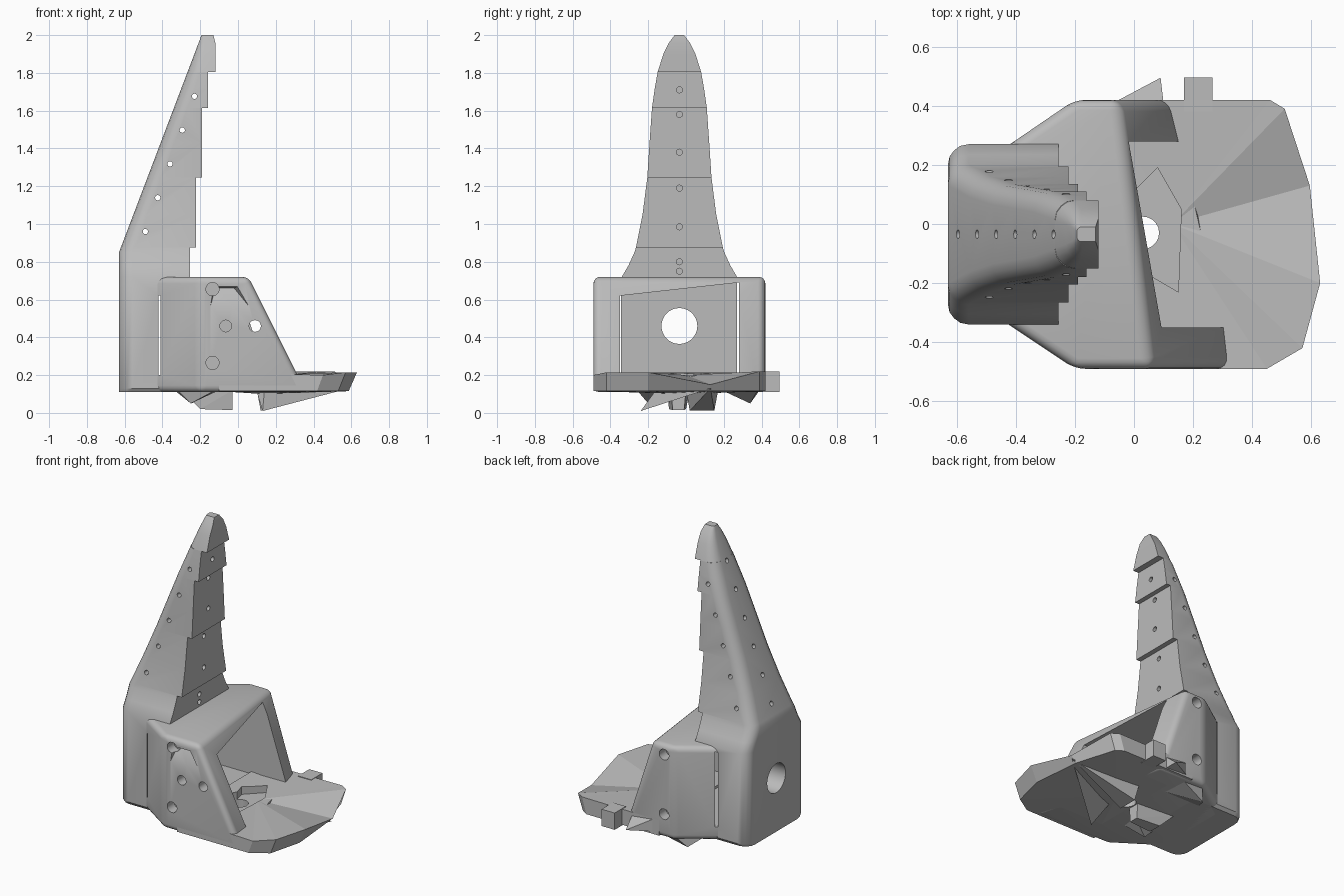
import bpy, bmesh
from mathutils import Vector, Matrix

if "Cube" in bpy.data.objects:
    bpy.data.objects.remove(bpy.data.objects["Cube"])

GREY = (0.5, 0.5, 0.5, 1)
grey = bpy.data.materials.new("plain_grey")
grey.use_nodes = True
grey.diffuse_color = GREY
grey.node_tree.nodes["Principled BSDF"].inputs["Base Color"].default_value = GREY
MID = -0.035  # y of the symmetry line


def make(name, bm):
    bmesh.ops.recalc_face_normals(bm, faces=bm.faces)
    me = bpy.data.meshes.new(name)
    bm.to_mesh(me)
    bm.free()
    ob = bpy.data.objects.new(name, me)
    bpy.context.scene.collection.objects.link(ob)
    me.materials.append(grey)
    return ob


def hull(name, pts):
    bm = bmesh.new()
    for p in pts:
        bm.verts.new(p)
    res = bmesh.ops.convex_hull(bm, input=bm.verts)
    inner = [v for v in res["geom_interior"] if isinstance(v, bmesh.types.BMVert)]
    bmesh.ops.delete(bm, geom=inner, context="VERTS")
    bmesh.ops.dissolve_limit(bm, angle_limit=0.01, verts=bm.verts, edges=bm.edges)
    return make(name, bm)


def box(name, lo, hi):
    return hull(name, [(x, y, z) for x in (lo[0], hi[0])
                       for y in (lo[1], hi[1]) for z in (lo[2], hi[2])])


def rods(name, items, segments=14):
    # each item: centre, axis, radius, length
    bm = bmesh.new()
    for centre, axis, radius, length in items:
        turn = Vector(axis).to_track_quat("Z", "Y").to_matrix().to_4x4()
        bmesh.ops.create_cone(bm, cap_ends=True, segments=segments, radius1=radius,
                              radius2=radius, depth=length,
                              matrix=Matrix.Translation(centre) @ turn)
    return make(name, bm)


def cut(ob, cutters):
    for c in cutters:
        c.hide_render = True
        mod = ob.modifiers.new("cut", "BOOLEAN")
        mod.operation = "DIFFERENCE"
        mod.solver = "EXACT"
        mod.object = c
    deps = bpy.context.evaluated_depsgraph_get()
    me = bpy.data.meshes.new_from_object(ob.evaluated_get(deps))
    ob.modifiers.clear()
    ob.data = me
    me.materials.clear()
    me.materials.append(grey)


def smooth(ob):
    bpy.ops.object.select_all(action="DESELECT")
    ob.select_set(True)
    bpy.context.view_layer.objects.active = ob
    bpy.ops.object.shade_smooth_by_angle(angle=0.6)


# Tower: height, half width, front x; the front steps out as it rises
def back_x(z):
    return -0.63 + 0.38 * max(0, z - 0.85)


sections = [(0.11, 0.29, -0.255), (0.13, 0.305, -0.255), (0.72, 0.305, -0.255),
            (0.78, 0.27, -0.255), (0.85, 0.238, -0.255), (0.875, 0.23, -0.255),
            (0.875, 0.23, -0.222), (1.05, 0.195, -0.222), (1.245, 0.17, -0.222),
            (1.245, 0.17, -0.19), (1.43, 0.158, -0.19), (1.615, 0.145, -0.19),
            (1.615, 0.145, -0.16), (1.72, 0.13, -0.16), (1.805, 0.115, -0.16),
            (1.805, 0.115, -0.12), (1.9, 0.085, -0.12), (1.96, 0.055, -0.12),
            (2.0, 0.025, -0.13)]
bm = bmesh.new()
rings = []
for z, h, front in sections:
    b = back_x(z)
    r = min(0.07, h * 0.6, (front - b) * 0.6)
    side = [(front, h), (b + r, h), (b + 0.6 * r, h - 0.08 * r),
            (b + 0.3 * r, h - 0.3 * r), (b + 0.08 * r, h - 0.6 * r), (b, h - r)]
    loop = side + [(x, -y) for x, y in reversed(side)]
    rings.append([bm.verts.new((x, y + MID, z)) for x, y in loop])
for low, high in zip(rings, rings[1:]):
    for i in range(len(low)):
        j = (i + 1) % len(low)
        bm.faces.new((low[i], low[j], high[j], high[i]))
bm.faces.new(rings[0])
bm.faces.new(rings[-1])
tower = make("tower", bm)

# Side housing, with a sloped front that is shorter on the +y side
plan = [(-0.5, 0.215), (-0.2, 0.42), (-0.2, -0.49), (-0.5, -0.29)]
housing = hull("side_housing", [(x, y, z) for x, y in plan for z in (0.11, 0.72)] +
               [(-0.05, 0.42, 0.72), (0.06, -0.49, 0.72),
                (0.365, -0.49, 0.11), (0.15, 0.42, 0.11)])
bev = housing.modifiers.new("round", "BEVEL")
bev.width = 0.035
bev.segments = 4
bev.limit_method = "ANGLE"

# Base plate with a dipped front rim
rim = [(-0.1, 0.42, 0.215), (0.46, 0.42, 0.22), (0.51, 0.39, 0.22), (0.595, 0.13, 0.15),
       (0.63, -0.2, 0.215), (0.57, -0.42, 0.215), (0.45, -0.49, 0.2), (-0.1, -0.49, 0.215)]
bm = bmesh.new()
top = [bm.verts.new(p) for p in rim]
bottom = [bm.verts.new((x * 0.93 if x > 0 else x, y, 0.115)) for x, y, z in rim]
top_mid = bm.verts.new((0.13, 0, 0.2))
low_mid = bm.verts.new((0.13, 0, 0.1))
for i in range(len(rim)):
    j = (i + 1) % len(rim)
    bm.faces.new((top[i], top[j], bottom[j], bottom[i]))
    bm.faces.new((top_mid, top[j], top[i]))
    bm.faces.new((low_mid, bottom[i], bottom[j]))
plate = make("base_plate", bm)

# Cutters
cavity = hull("cavity_cutter", [(x, y, z) for x in (-0.42, 0.9)
              for y, z in ((-0.35, 0.2), (0.28, 0.2), (0.28, 0.69), (-0.35, 0.62))])
bore = rods("bore_cutter", [((-0.5, MID, 0.46), (1, 0, 0), 0.095, 0.5)], 32)
floor_hole = rods("floor_hole_cutter", [((0.03, -0.03, 0.15), (0, 0, 1), 0.055, 0.4)], 20)
star = [(0.15, -0.23), (0.16, 0.05), (0.08, 0.19), (-0.03, 0.08), (0.03, -0.16)]
pocket = hull("pocket_cutter", [(x, y, z) for x, y in star for z in (0.16, 0.3)])

pins = [((-0.49 + 0.065 * i, 0, 0.96 + 0.179 * i), (0, 1, 0), 0.014, 1) for i in range(5)]
for z in (0.75, 0.80, 0.985, 1.19, 1.38, 1.58, 1.71):
    front = max(f for h, w, f in sections if h <= z)
    pins.append(((front, MID, z), (1, 0, 0), 0.016, 0.1))
for i in range(6):
    z = 0.94 + 0.17 * i
    pins.append(((back_x(z), MID, z), (1, 0, -0.38), 0.015, 0.1))
pin_holes = rods("pin_hole_cutter", pins)

screws = [((-0.135, y, z), (0, 1, 0), 0.035, 0.14)
          for y in (-0.49, 0.42) for z in (0.265, 0.655)]
screws += [((x, -0.43, 0.46), (0, 1, 0), 0.031, 0.3) for x in (-0.065, 0.09)]
screw_holes = rods("screw_hole_cutter", screws, 18)
dent = hull("dent_cutter", [(-0.15, -0.5, 0.55), (0.07, -0.5, 0.55), (0.0, -0.5, 0.67),
                            (-0.13, -0.5, 0.67), (-0.12, -0.44, 0.66), (-0.02, -0.44, 0.66)])

cut(tower, [cavity, bore, pin_holes])
cut(housing, [cavity, bore, floor_hole, pocket, screw_holes, dent])
cut(plate, [floor_hole, pocket])
smooth(tower)
smooth(housing)
for c in (cavity, bore, floor_hole, pocket, pin_holes, screw_holes, dent):
    bpy.data.objects.remove(c)

# Tab and fin on the +y edge
box("edge_tab", (0.17, 0.38, 0.11), (0.265, 0.495, 0.22))
hull("edge_fin", [(0.09, 0.495, 0.13), (-0.07, 0.41, 0.22), (-0.07, 0.41, 0.13),
                  (0.1, 0.41, 0.12), (0.1, 0.41, 0.2)])

# Jagged ribs and bosses below the plate
tip = (0.59, 0.13, 0.13)
hull("lower_rib_right", [tip, (0.13, -0.24, 0.01), (0.1, -0.1, 0.11), (0.14, -0.16, 0.12)])
hull("lower_rib_left", [tip, (0.12, 0.02, 0.012), (0.12, 0.15, 0.012),
                        (0.1, 0.0, 0.12), (0.1, 0.17, 0.12)])
hull("lower_boss", [(-0.2, -0.09, 0.02), (-0.2, 0.0, 0.02), (-0.03, -0.07, 0.015),
                    (-0.03, -0.01, 0.015), (-0.3, -0.1, 0.12), (-0.3, 0.02, 0.12),
                    (-0.03, -0.08, 0.12), (-0.03, 0.0, 0.12)])
hull("lower_pod", [(-0.33, 0.2, 0.115), (-0.25, 0.34, 0.05), (-0.2, 0.39, 0.12),
                   (-0.05, 0.2, 0.115), (-0.05, 0.38, 0.12)])
hull("lower_spike", [(-0.25, -0.2, 0.05), (-0.32, -0.2, 0.12), (-0.1, -0.12, 0.12),
                     (-0.12, -0.26, 0.12)])
